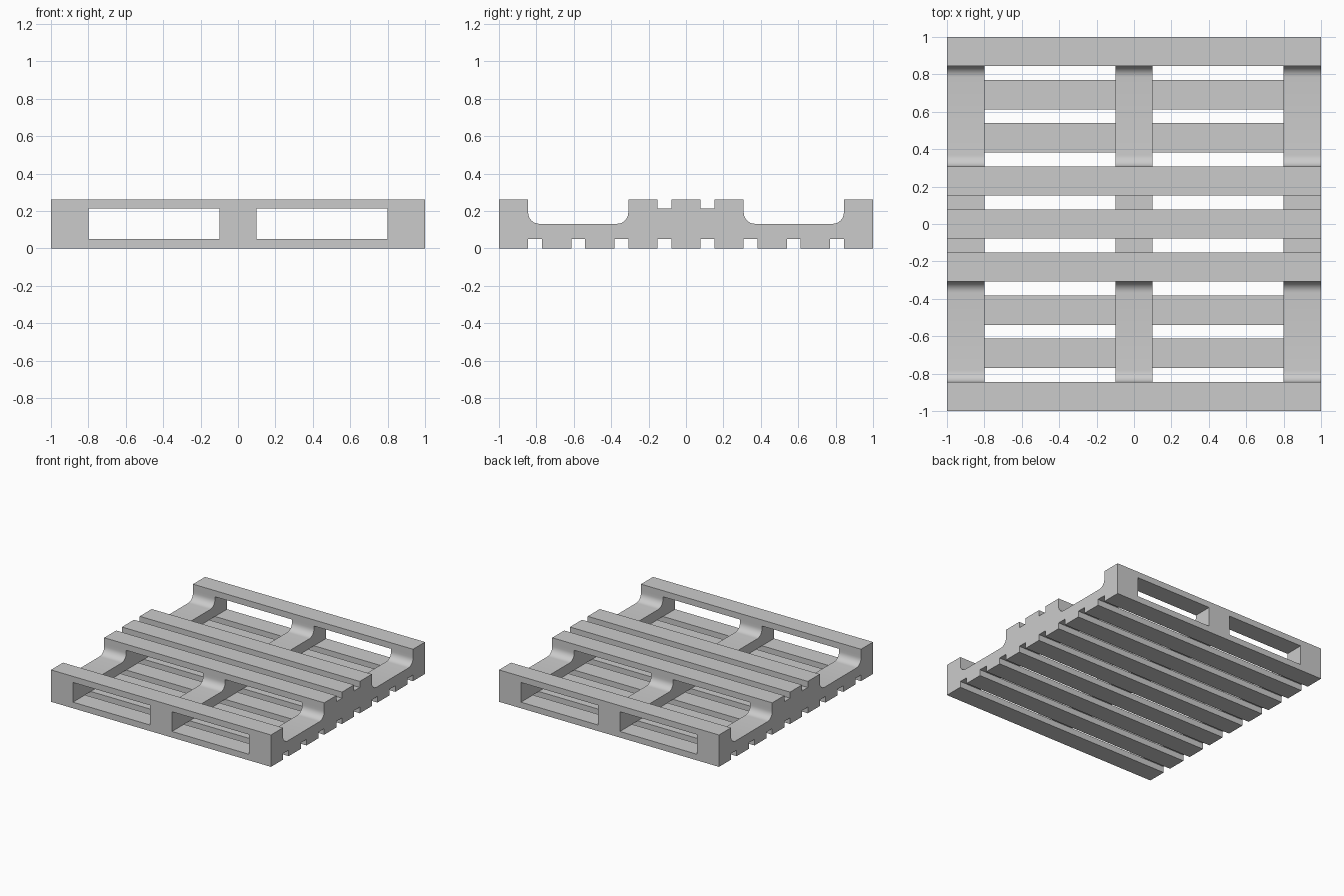
import bpy, bmesh, math

cube = bpy.data.objects.get("Cube")
if cube:
    bpy.data.objects.remove(cube, do_unlink=True)

grey = bpy.data.materials.new("plain_grey")
grey.use_nodes = True
colour = (0.6, 0.6, 0.6, 1)
grey.diffuse_color = colour
grey.node_tree.nodes["Principled BSDF"].inputs["Base Color"].default_value = colour

HEIGHT, BOARD_T, BOARD_W = 0.262, 0.05, 0.156
PITCH = (2 - BOARD_W) / 8
SCOOP_Z, SCOOP_R = 0.131, 0.06


def extrude_x(name, profile, x0, x1):
    """Extrude a closed (y, z) profile from x0 to x1."""
    bm = bmesh.new()
    face = bm.faces.new([bm.verts.new((x0, y, z)) for y, z in profile])
    ext = bmesh.ops.extrude_face_region(bm, geom=[face])
    moved = [v for v in ext["geom"] if isinstance(v, bmesh.types.BMVert)]
    bmesh.ops.translate(bm, verts=moved, vec=(x1 - x0, 0, 0))
    bmesh.ops.recalc_face_normals(bm, faces=bm.faces)
    mesh = bpy.data.meshes.new(name)
    bm.to_mesh(mesh)
    bm.free()
    mesh.materials.append(grey)
    obj = bpy.data.objects.new(name, mesh)
    bpy.context.collection.objects.link(obj)
    return obj


def board(name, slot, z):
    y = -1 + slot * PITCH
    extrude_x(name, [(y, z), (y + BOARD_W, z), (y + BOARD_W, z + BOARD_T), (y, z + BOARD_T)], -1, 1)


# Bottom deck: nine boards; top deck: two end boards and three middle boards
for slot in range(9):
    board(f"bottom_board_{slot + 1}", slot, 0)
for slot in (0, 3, 4, 5, 8):
    board(f"top_board_{slot + 1}", slot, HEIGHT - BOARD_T)


# Stringer profile: a beam with two rounded scoops in its top edge
def scoop(y0, y1):
    arc = [math.radians(90 * i / 8) for i in range(9)]
    left = [(y0 + SCOOP_R * (1 - math.cos(a)), SCOOP_Z + SCOOP_R * (1 - math.sin(a))) for a in arc]
    right = [(y0 + y1 - y, z) for y, z in reversed(left)]
    top = HEIGHT - BOARD_T
    return [(y0, top)] + left + right + [(y1, top)]


inner = PITCH + BOARD_W / 2
outer = 1 - BOARD_W
top = HEIGHT - BOARD_T
profile = [(1, BOARD_T), (-1, BOARD_T), (-1, top)]
profile += scoop(-outer, -inner) + scoop(inner, outer) + [(1, top)]

for name, x0, x1 in (("right_stringer", -1, -0.8), ("middle_stringer", -0.1, 0.1), ("left_stringer", 0.8, 1)):
    obj = extrude_x(name, profile, x0, x1)
    bpy.ops.object.select_all(action="DESELECT")
    obj.select_set(True)
    bpy.context.view_layer.objects.active = obj
    bpy.ops.object.shade_smooth_by_angle(angle=math.radians(30))
